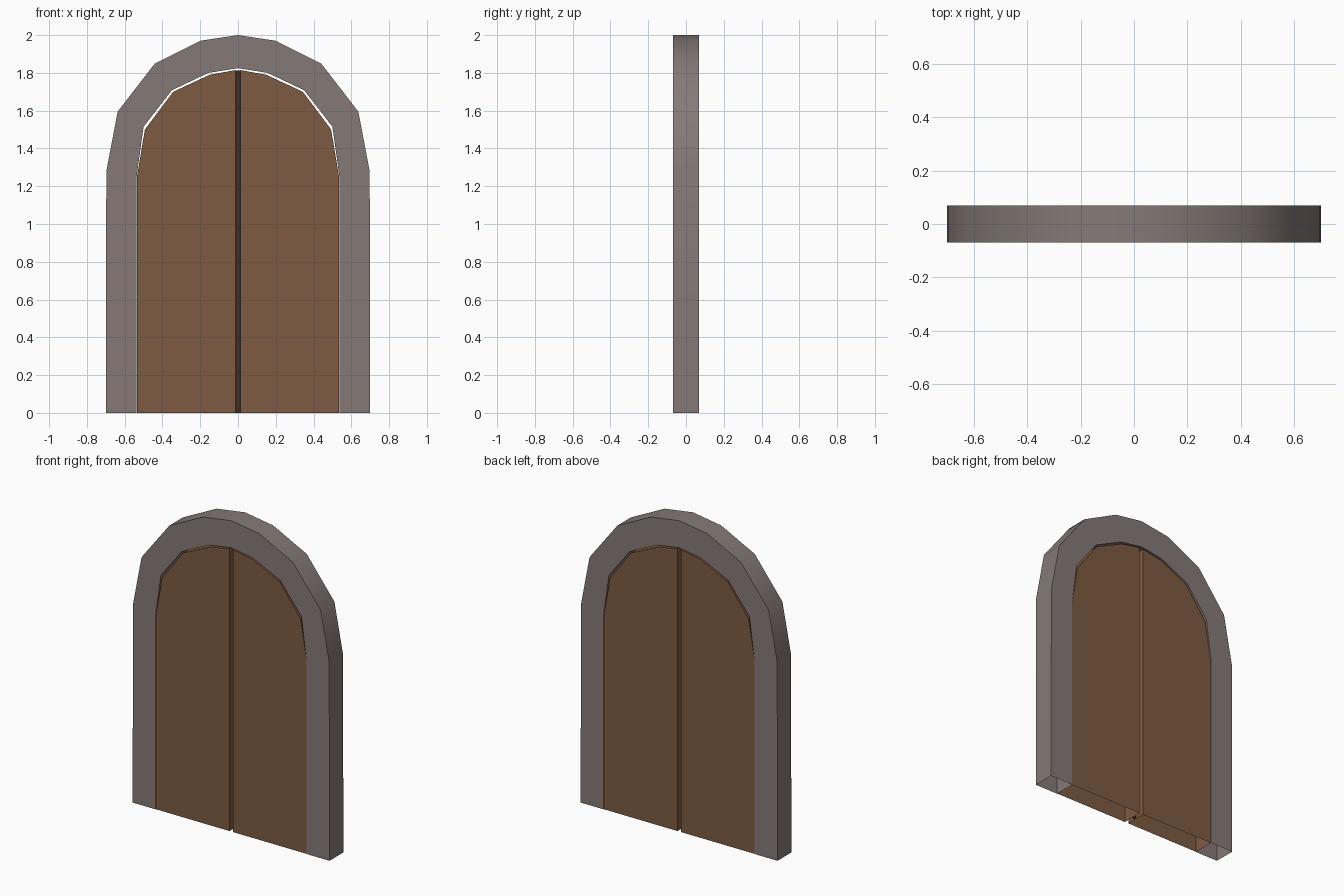
import bpy, bmesh, math

if "Cube" in bpy.data.objects:
    bpy.data.objects.remove(bpy.data.objects["Cube"])

def material(name, color):
    m = bpy.data.materials.new(name)
    m.diffuse_color = (*color, 1.0)
    m.use_nodes = True
    m.node_tree.nodes["Principled BSDF"].inputs["Base Color"].default_value = m.diffuse_color
    return m

STONE = material("grey_stone", (0.235, 0.195, 0.185))
WOOD = material("brown_wood", (0.21, 0.105, 0.054))
DARK = material("dark_wood", (0.045, 0.025, 0.014))

def mirrored(half):
    """Half outline from the right foot to the crown, continued down the left side."""
    return half + [(-x, z) for x, z in reversed(half[:-1])]

def prism(name, outline, depth, mat, smooth=False):
    """Extrude an x-z outline along y, leaving the underside on the ground open."""
    bm = bmesh.new()
    front = [bm.verts.new((x, -depth, z)) for x, z in outline]
    back = [bm.verts.new((x, depth, z)) for x, z in outline]
    bm.faces.new(front)
    bm.faces.new(back[::-1])
    n = len(outline)
    for i in range(n):
        j = (i + 1) % n
        if outline[i][1] == 0 and outline[j][1] == 0:
            continue
        bm.faces.new((front[j], front[i], back[i], back[j]))
    bmesh.ops.recalc_face_normals(bm, faces=bm.faces[:])
    # split the concave caps into clean triangles
    bmesh.ops.triangulate(bm, faces=[f for f in bm.faces if len(f.verts) > 4])
    mesh = bpy.data.meshes.new(name)
    bm.to_mesh(mesh)
    bm.free()
    mesh.materials.append(mat)
    ob = bpy.data.objects.new(name, mesh)
    bpy.context.collection.objects.link(ob)
    if smooth:
        bpy.ops.object.select_all(action='DESELECT')
        ob.select_set(True)
        bpy.context.view_layer.objects.active = ob
        bpy.ops.object.shade_smooth_by_angle(angle=math.radians(40))
    return ob

# stone arch around the doorway
outer = [(0.70, 0), (0.70, 0.39), (0.697, 1.28), (0.637, 1.595),
         (0.44, 1.85), (0.20, 1.97), (0, 2.0)]
inner = [(0.537, 0), (0.537, 1.25), (0.50, 1.515),
         (0.35, 1.708), (0.157, 1.80), (0, 1.825)]
prism("stone_arch", mirrored(outer) + mirrored(inner)[::-1], 0.07, STONE, True)

# pair of door leaves with a narrow gap between them
leaf = [(0.013, 0), (0.535, 0), (0.535, 1.25), (0.493, 1.50),
        (0.343, 1.70), (0.15, 1.79), (0.013, 1.815)]
prism("right_door", leaf, 0.068, WOOD)
prism("left_door", [(-x, z) for x, z in leaf[::-1]], 0.068, WOOD)

# dark strip closing the gap
prism("centre_strip", [(-0.013, 0), (0.013, 0), (0.013, 1.812), (-0.013, 1.812)], 0.003, DARK)
